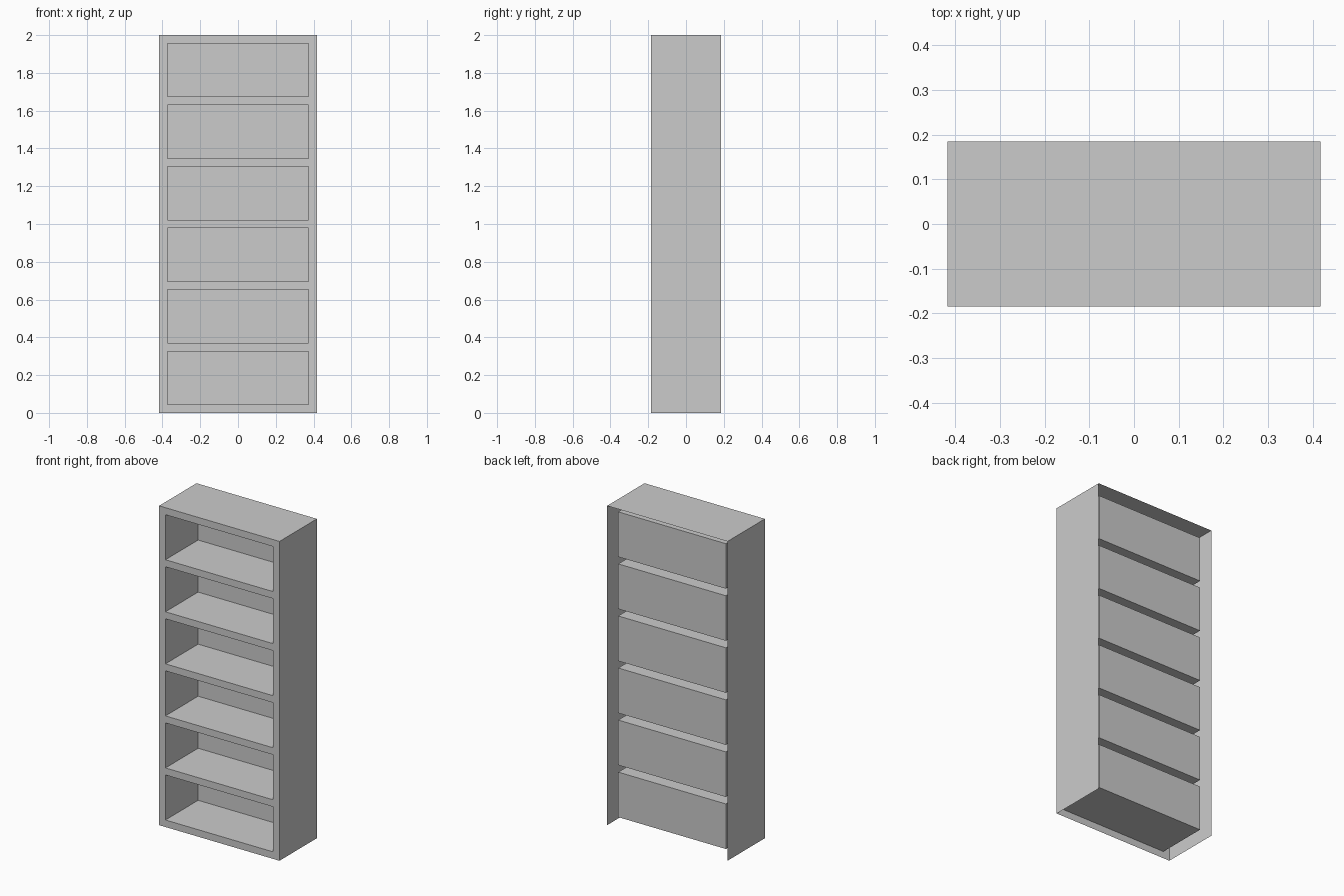
import bpy

if "Cube" in bpy.data.objects:
    bpy.data.objects.remove(bpy.data.objects["Cube"])

W, D, H = 0.417, 0.185, 2.0       # half width, half depth, height
T = 0.044                         # frame thickness
N = 6                             # number of compartments
BACK = 0.138                      # y of the compartment back panels
CELL = (H - (N + 1) * T) / N
XI = W - T


def sheet_object(name, quads):
    """Make an open mesh object from quads, welding shared corners."""
    index, faces = {}, []
    for quad in quads:
        faces.append([index.setdefault(tuple(round(c, 5) for c in p), len(index))
                      for p in quad])
    mesh = bpy.data.meshes.new(name)
    mesh.from_pydata(list(index), [], faces)
    obj = bpy.data.objects.new(name, mesh)
    bpy.context.collection.objects.link(obj)
    return obj


def facing_front(x0, x1, z0, z1, y):
    return [(x0, y, z0), (x1, y, z0), (x1, y, z1), (x0, y, z1)]


# Shelf levels: alternating rail and opening heights
levels = [0.0]
for i in range(N):
    levels += [levels[-1] + T, levels[-1] + T + CELL]
levels.append(H)

# Front frame: grid of strips with the openings left out
columns = [-W, -XI, XI, W]
sheet_object("front_frame", [
    facing_front(columns[c], columns[c + 1], levels[r], levels[r + 1], -D)
    for r in range(len(levels) - 1) for c in range(3)
    if not (c == 1 and r % 2 == 1)])

# Outer casing: two sides and a top, open at the back and underneath
sheet_object("outer_casing", [
    [(-W, D, 0), (-W, -D, 0), (-W, -D, H), (-W, D, H)],
    [(W, -D, 0), (W, D, 0), (W, D, H), (W, -D, H)],
    [(-W, -D, H), (W, -D, H), (W, D, H), (-W, D, H)]])

# Compartments: thin-walled trays opening to the front
for i in range(N):
    lo, hi = levels[2 * i + 1], levels[2 * i + 2]
    front = facing_front(-XI, XI, lo, hi, -D)
    back = facing_front(-XI, XI, lo, hi, BACK)
    walls = [[front[k], front[(k + 1) % 4], back[(k + 1) % 4], back[k]]
             for k in range(4)]
    sheet_object(f"compartment_{i + 1}", walls + [back])
